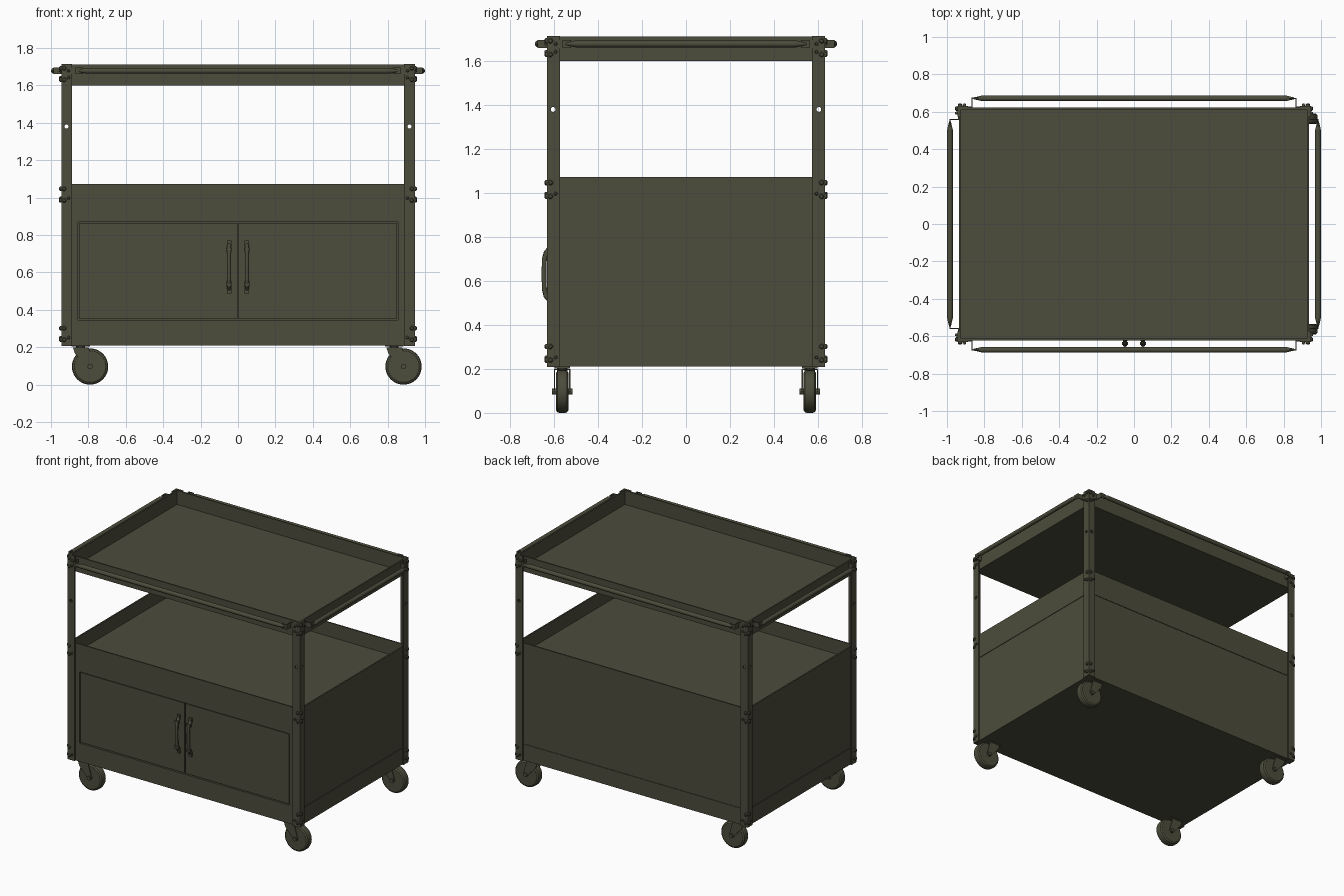
import bpy, bmesh, math
from mathutils import Vector, Matrix

if "Cube" in bpy.data.objects:
    bpy.data.objects.remove(bpy.data.objects["Cube"])

olive = bpy.data.materials.new("dark olive paint")
olive.diffuse_color = (0.072, 0.072, 0.045, 1)
olive.use_nodes = True
olive.node_tree.nodes["Principled BSDF"].inputs["Base Color"].default_value = olive.diffuse_color


class Part:
    """Collects primitives into one named object."""
    def __init__(self, name):
        self.name, self.bm = name, bmesh.new()

    def box(self, x0, x1, y0, y1, z0, z1):
        m = Matrix.Translation(((x0 + x1) / 2, (y0 + y1) / 2, (z0 + z1) / 2)) @ \
            Matrix.Diagonal((abs(x1 - x0), abs(y1 - y0), abs(z1 - z0), 1))
        bmesh.ops.create_cube(self.bm, size=1, matrix=m)

    def rod(self, a, b, r, r2=None, seg=24):
        a, b = Vector(a), Vector(b)
        rot = (b - a).to_track_quat('Z', 'Y').to_matrix().to_4x4()
        bmesh.ops.create_cone(self.bm, cap_ends=True, segments=seg, radius1=r,
                              radius2=r if r2 is None else r2, depth=(b - a).length,
                              matrix=Matrix.Translation((a + b) / 2) @ rot)

    def prism(self, pts, offset):
        f = self.bm.faces.new([self.bm.verts.new(p) for p in pts])
        r = bmesh.ops.extrude_face_region(self.bm, geom=[f])
        vs = [v for v in r['geom'] if isinstance(v, bmesh.types.BMVert)]
        bmesh.ops.translate(self.bm, verts=vs, vec=offset)

    def done(self, smooth=False):
        bmesh.ops.recalc_face_normals(self.bm, faces=self.bm.faces)
        me = bpy.data.meshes.new(self.name)
        self.bm.to_mesh(me)
        self.bm.free()
        me.materials.append(olive)
        ob = bpy.data.objects.new(self.name, me)
        bpy.context.collection.objects.link(ob)
        if smooth:
            bpy.ops.object.select_all(action='DESELECT')
            ob.select_set(True)
            bpy.context.view_layer.objects.active = ob
            bpy.ops.object.shade_smooth_by_angle(angle=math.radians(35))
        return ob


PX, PY = 0.945, 0.632      # outer faces of the posts
BX, BY = 0.935, 0.622      # outer faces of the trays and panels
T = 0.01                   # sheet thickness
CORNERS = [(sx, sy) for sx in (-1, 1) for sy in (-1, 1)]


def tray(name, z0, z1):
    p = Part(name)
    p.box(-BX, BX, -BY, BY, z0, z0 + T)
    for s in (-1, 1):
        p.box(-BX, BX, s * (BY - T), s * BY, z0 + T, z1)
        p.box(s * (BX - T), s * BX, -BY + T, BY - T, z0 + T, z1)
    p.done()


# Three trays
tray("top_tray", 1.60, 1.712)
tray("middle_tray", 0.96, 1.073)
tray("bottom_tray", 0.21, 0.33)

# Corner angle posts with drilled holes
posts, cutter = Part("corner_posts"), Part("hole_cutter")
for sx, sy in CORNERS:
    L = [(PX, PY), (PX - .058, PY), (PX - .058, PY - T), (PX - T, PY - T),
         (PX - T, PY - .058), (PX, PY - .058)]
    posts.prism([(sx * x, sy * y, 0.208) for x, y in L], (0, 0, 1.507))
    cutter.rod((sx * .917, sy * (PY - .015), 1.38), (sx * .917, sy * (PY + .01), 1.38), .011, seg=16)
    cutter.rod((sx * (PX - .014), sy * .604, 1.38), (sx * (PX + .01), sy * .604, 1.38), .011, seg=16)
posts, cutter = posts.done(), cutter.done()
cutter.hide_render = True
cutter.hide_viewport = True
cut = posts.modifiers.new("holes", 'BOOLEAN')
cut.object, cut.operation, cut.solver = cutter, 'DIFFERENCE', 'EXACT'

# Domed bolts on both faces of each post
bolts = Part("post_bolts")
for sx, sy in CORNERS:
    for zc in (1.66, 1.015, 0.27):
        for dz, k in ((.032, 0), (-.03, 0), (.018, .024), (-.018, .024)):
            if k and zc < 1.6 and dz > 0:
                continue
            r = .012 if not k else .008
            x, y, z = sx * (.93 - k), sy * (.617 - k), zc + dz
            bolts.rod((x, sy * PY, z), (x, sy * (PY + .006), z), r, seg=12)
            bolts.rod((x, sy * (PY + .006), z), (x, sy * (PY + .011), z), r, r * .6, seg=12)
            bolts.rod((sx * PX, y, z), (sx * (PX + .006), y, z), r, seg=12)
            bolts.rod((sx * (PX + .006), y, z), (sx * (PX + .011), y, z), r, r * .6, seg=12)
bolts.done(True)

# Cabinet walls: lower panel slightly inset under a flush upper band
walls = Part("cabinet_walls")
for z0, z1, d in ((.33, .885, .004), (.885, .96, 0)):
    for s in (-1, 1):
        walls.box(s * (BX - d - T), s * (BX - d), -BY + T, BY - T, z0, z1)
    walls.box(-BX + T, BX - T, BY - d - T, BY - d, z0, z1)
walls.done()

# Front door frame
frame = Part("door_frame")
frame.box(-BX, BX, -BY, -BY + .02, .87, .96)
frame.box(-BX, BX, -BY, -BY + .02, .33, .345)
for s in (-1, 1):
    frame.box(s * .855, s * BX, -BY, -BY + .02, .345, .87)
frame.done()

# Two doors with narrow gaps, backed by a shallow stop
for s, side in ((-1, "left"), (1, "right")):
    d = Part(side + "_door")
    d.box(s * .003, s * .849, -BY + .005, -BY + .018, .351, .864)
    d.done()

    # Bowed pull handle with end mounts
    h = Part(side + "_door_handle")
    x = s * .048
    path = [(-.617, .51), (-.636, .53), (-.644, .56), (-.646, .63),
            (-.644, .70), (-.636, .73), (-.617, .75)]
    for a, b in zip(path, path[1:]):
        h.rod((x, *a), (x, *b), .011, seg=12)
    for y, z in path[1:-1]:
        bmesh.ops.create_icosphere(h.bm, subdivisions=2, radius=.011,
                                   matrix=Matrix.Translation((x, y, z)))
    for z0, z1 in ((.488, .525), (.735, .772)):
        h.box(x - .012, x + .012, -.626, -.615, z0, z1)
    h.box(x - .016, x + .016, -.648, -.632, .528, .546)
    h.box(x - .016, x + .016, -.648, -.632, .714, .732)
    h.done(True)
stop = Part("door_stop")
stop.box(-.87, .87, -BY + .02, -BY + .026, .34, .875)
stop.done()

# Push bars on all four sides: tapered grip on bent strap ends
ZB = 1.678


def push_bar(name, half, dist, base, angle):
    p = Part(name)
    rings = [(-half + .015, .005), (-half + .06, .0155), (half - .06, .0155), (half - .015, .005)]
    for (x0, r0), (x1, r1) in zip(rings, rings[1:]):
        p.rod((x0, -dist, ZB), (x1, -dist, ZB), r0, r1)
    for s in (-1, 1):
        p.box(s * (half - .006), s * half, -dist - .003, -base, ZB - .018, ZB + .018)
        p.box(s * (half - .04), s * half, -dist - .003, -dist + .003, ZB - .018, ZB + .018)
        p.box(s * (half - .006), s * (half + .025), -base - .006, -base, ZB - .018, ZB + .018)
    bmesh.ops.rotate(p.bm, verts=p.bm.verts, cent=(0, 0, 0), matrix=Matrix.Rotation(angle, 3, 'Z'))
    p.done(True)


push_bar("front_push_bar", .87, .672, BY, 0)
push_bar("back_push_bar", .87, .672, BY, math.pi)
push_bar("right_push_bar", .562, .984, BX, math.pi / 2)
push_bar("left_push_bar", .562, .984, BX, -math.pi / 2)

# Swivel casters, all trailing towards +x
for i, (sx, sy) in enumerate(CORNERS):
    cx, y = sx * .838 - .003, sy * .563
    wx, wz = cx + .05, .097
    w = Part(f"caster_wheel_{i + 1}")
    prof = [(-.029, .084), (-.022, .094), (-.012, .097), (.012, .097), (.022, .094), (.029, .084)]
    for (a, r0), (b, r1) in zip(prof, prof[1:]):
        w.rod((wx, y + a, wz), (wx, y + b, wz), r0, r1, seg=40)
    w.done(True)
    f = Part(f"caster_fork_{i + 1}")
    f.box(cx - .05, cx + .05, y - .036, y + .036, .203, .211)
    f.rod((cx, y, .19), (cx, y, .205), .024)
    f.box(cx - .042, cx + .042, y - .036, y + .036, .194, .199)
    for s in (-1, 1):
        f.prism([(cx - .042, y + s * .032, .199), (cx + .042, y + s * .032, .199),
                 (wx + .02, y + s * .032, .10), (wx + .01, y + s * .032, .083),
                 (wx - .01, y + s * .032, .083), (wx - .022, y + s * .032, .10),
                 (cx - .03, y + s * .032, .165)], (0, s * .005, 0))
    f.rod((wx, y - .046, wz), (wx, y + .046, wz), .014, seg=12)
    f.done(True)
